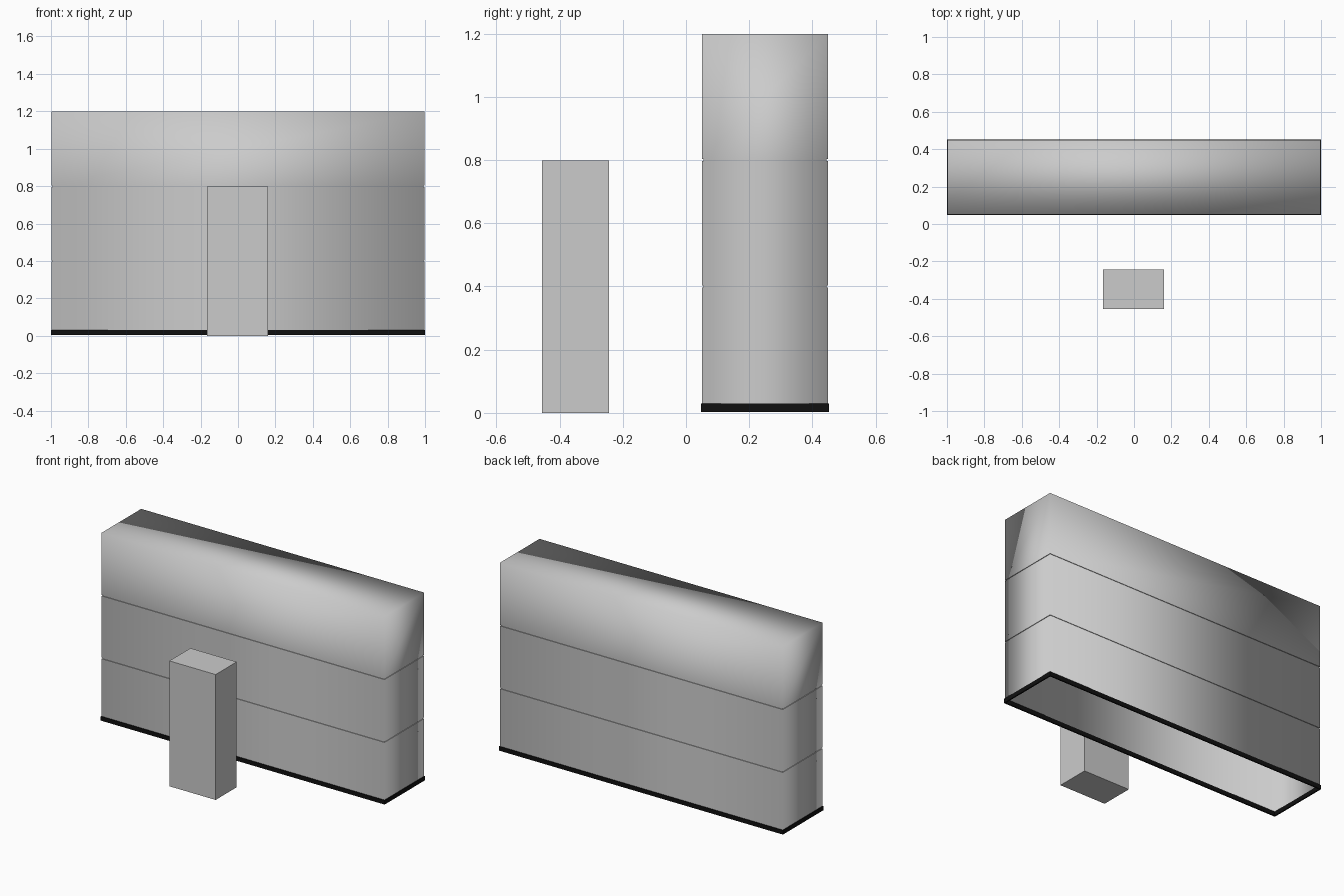
import bpy, bmesh

if "Cube" in bpy.data.objects:
    bpy.data.objects.remove(bpy.data.objects["Cube"])

CY = 0.25            # depth centre of the long cabinet
HX, HY = 0.996, 0.199


def finish(name, bm):
    bmesh.ops.recalc_face_normals(bm, faces=bm.faces)
    mesh = bpy.data.meshes.new(name)
    bm.to_mesh(mesh)
    bm.free()
    obj = bpy.data.objects.new(name, mesh)
    bpy.context.collection.objects.link(obj)
    return obj


def ring(bm, z, grow):
    x, y = HX + grow, HY + grow
    return [bm.verts.new((sx * x, CY + sy * y, z))
            for sx, sy in ((-1, -1), (1, -1), (1, 1), (-1, 1))]


def bridge(bm, a, b):
    return [bm.faces.new((a[i], a[(i + 1) % 4], b[(i + 1) % 4], b[i])) for i in range(4)]


# Long cabinet: a shell open at the bottom, with two shallow grooves
bm = bmesh.new()
sections = [(0.005, 0)]
groove_z = (0.4, 0.8)
for z in groove_z:
    sections += [(z - 0.004, 0), (z - 0.004, -0.004), (z + 0.003, -0.004), (z + 0.003, 0)]
sections.append((1.198, 0))
rings = [ring(bm, z, g) for z, g in sections]
for a, b in zip(rings, rings[1:]):
    bridge(bm, a, b)
bm.faces.new(rings[-1])
for f in bm.faces:
    f.smooth = True
# Keep the groove edges crisp, let the box corners shade smoothly
for e in bm.edges:
    a, b = (v.co for v in e.verts)
    if abs(a.z - b.z) < 1e-5 and any(abs(a.z - z) < 0.01 for z in groove_z):
        e.smooth = False
finish("cabinet_shell", bm)

# Black trim around the open bottom edge
bm = bmesh.new()
loops = [ring(bm, z, g) for z, g in
         ((0.005, 0.004), (0.03, 0.004), (0.03, -0.004), (0.005, -0.004))]
for i in range(4):
    bridge(bm, loops[i], loops[(i + 1) % 4])
for v in bm.verts:
    if v.co.z < 0.01:
        v.co.z = 0.003
trim = finish("base_trim", bm)
black = bpy.data.materials.new("black")
black.diffuse_color = (0.005, 0.005, 0.005, 1)
black.use_nodes = True
black.node_tree.nodes["Principled BSDF"].inputs["Base Color"].default_value = black.diffuse_color
trim.data.materials.append(black)

# Small upright block standing in front
bpy.ops.mesh.primitive_cube_add(size=1, location=(-0.002, -0.349, 0.399))
block = bpy.context.object
block.name = "front_block"
block.scale = (0.326, 0.212, 0.798)
bpy.ops.object.transform_apply(location=False, rotation=False, scale=True)
